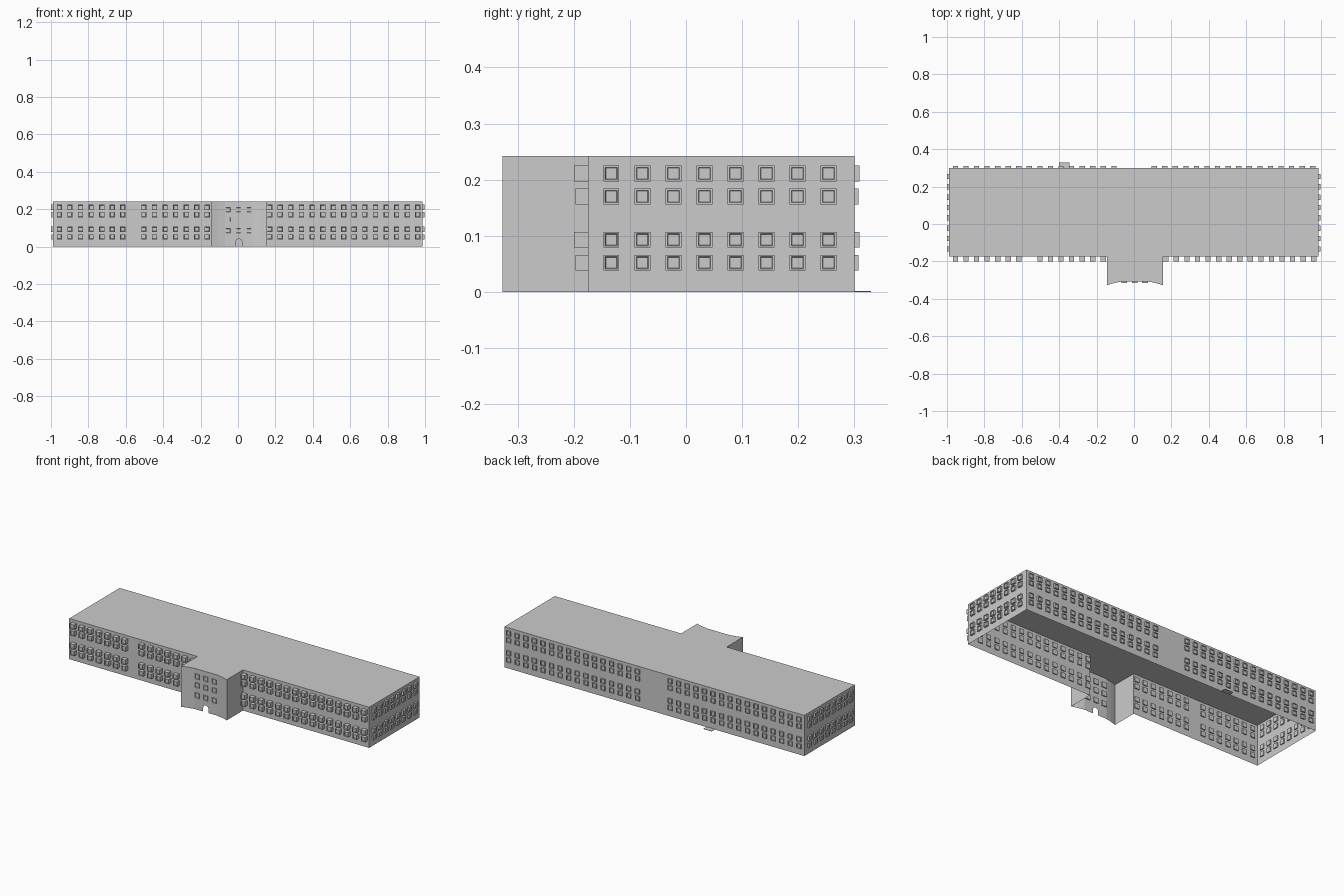
import bpy, bmesh, math
from mathutils import Matrix, Vector

if "Cube" in bpy.data.objects:
    bpy.data.objects.remove(bpy.data.objects["Cube"])

H = 0.242


def finish(bm, name):
    mesh = bpy.data.meshes.new(name)
    bm.to_mesh(mesh)
    bm.free()
    obj = bpy.data.objects.new(name, mesh)
    bpy.context.collection.objects.link(obj)
    return obj


# Building shell: footprint walls and flat roof, open underneath
facade = [(0.005 + 0.15 * t, -0.302 - 0.025 * t * t) for t in (-1, -0.75, -0.5, 0.5, 0.75, 1)]
foot = [(-0.989, -0.175), (-0.145, -0.175)] + facade + [
    (0.155, -0.175), (0.986, -0.175), (0.986, 0.30), (-0.989, 0.30)]
bm = bmesh.new()
low = [bm.verts.new((x, y, 0)) for x, y in foot]
top = [bm.verts.new((x, y, H)) for x, y in foot]
bm.faces.new(top)
for i in range(len(foot)):
    j = (i + 1) % len(foot)
    arch = []
    if i == 4:
        # Arched doorway cut into the flat middle of the entrance
        y = foot[i][1]
        outline = [(-0.017, 0)] + [
            (0.017 * -math.cos(math.pi * k / 8), 0.024 + 0.017 * math.sin(math.pi * k / 8))
            for k in range(9)] + [(0.017, 0)]
        arch = [bm.verts.new((0.004 + x, y, z)) for x, z in outline]
    bm.faces.new([low[i]] + arch + [low[j], top[j], top[i]])
bmesh.ops.recalc_face_normals(bm, faces=bm.faces)
finish(bm, "building_shell")


def add_window(bm, pos, angle, out, size):
    """Boxed window through the wall, with a recessed pane facing outwards."""
    mat = Matrix.Translation(Vector(pos)) @ Matrix.Rotation(angle, 4, 'Z')

    def ring(half, y):
        return [bm.verts.new(mat @ Vector((x * half, y, z * half)))
                for x, z in ((-1, -1), (1, -1), (1, 1), (-1, 1))]

    h = size / 2
    rings = [ring(h, 0.006), ring(h, -out), ring(h * 0.78, -out),
             ring(h * 0.68, -out + 0.004)]
    bm.faces.new(rings[0][::-1])
    for a, b in zip(rings, rings[1:]):
        for i in range(4):
            j = (i + 1) % 4
            bm.faces.new((a[i], a[j], b[j], b[i]))
    bm.faces.new(rings[-1])


def windows(name, spots, rows, angle, size=0.028):
    bm = bmesh.new()
    for x, y in spots:
        for z, out in rows:
            add_window(bm, (x, y, z), angle, out, size)
    bmesh.ops.recalc_face_normals(bm, faces=bm.faces)
    finish(bm, name)


def rows(upper, lower):
    return [(0.211, upper), (0.170, lower), (0.093, upper), (0.052, lower)]


STEP = 0.0565

# Front wing windows
windows("front_windows_left", [(-0.955 + STEP * i, -0.175) for i in range(15) if i != 7],
        rows(0.025, 0.022), 0)
windows("front_windows_right", [(0.170 + STEP * i, -0.175) for i in range(15)],
        rows(0.025, 0.022), 0)

# Rear windows either side of a blank centre
windows("back_windows_left", [(-0.955 + STEP * i, 0.30) for i in range(16)],
        rows(0.009, 0.007), math.pi)
windows("back_windows_right", [(0.108 + STEP * i, 0.30) for i in range(16)],
        rows(0.009, 0.007), math.pi)

# End wall windows
ends = [-0.133 + 0.0553 * i for i in range(8)]
windows("right_end_windows", [(0.986, y) for y in ends], rows(0.012, 0.010), math.pi / 2)
windows("left_end_windows", [(-0.989, y) for y in ends], rows(0.011, 0.009), -math.pi / 2)

# Entrance windows
windows("entrance_windows", [(x, facade[2][1]) for x in (-0.053, 0.003, 0.059)],
        [(0.197, 0.006), (0.145, 0.006), (0.085, 0.006)], 0, 0.03)

# Thin rear doorstep
bm = bmesh.new()
bmesh.ops.create_cube(bm, size=1, matrix=Matrix.Translation((-0.373, 0.315, 0.001))
                      @ Matrix.Diagonal((0.055, 0.03, 0.002, 1)))
finish(bm, "rear_doorstep")
